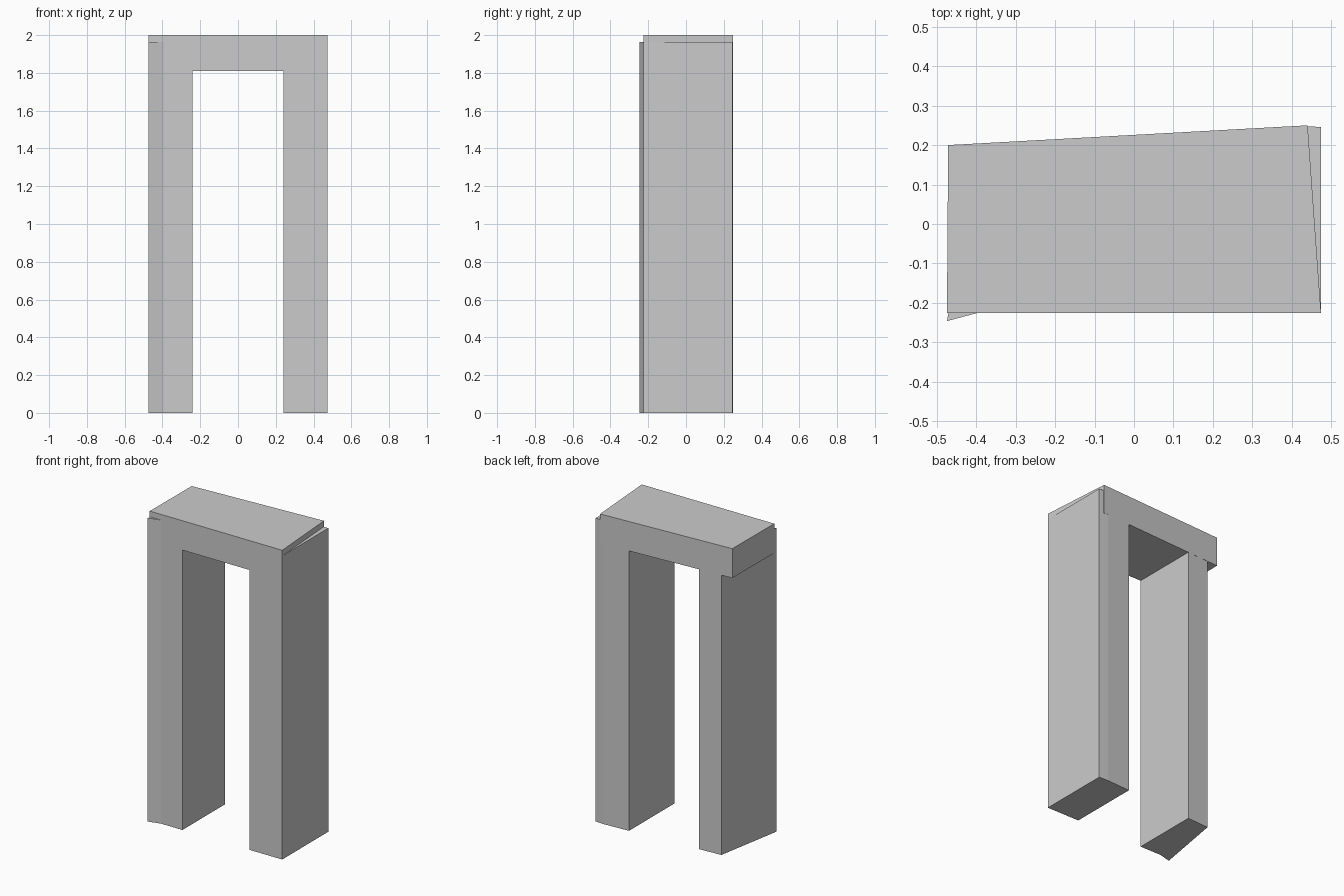
import bpy
import bmesh

cube = bpy.data.objects.get("Cube")
if cube:
    bpy.data.objects.remove(cube, do_unlink=True)

# Single plain stone colour
GREY = (0.6, 0.6, 0.6, 1.0)
stone = bpy.data.materials.new("stone_grey")
stone.use_nodes = True
stone.diffuse_color = GREY
shader = next(n for n in stone.node_tree.nodes if n.type == "BSDF_PRINCIPLED")
shader.inputs["Base Color"].default_value = GREY


def prism(name, outline, bottom, top):
    """Extrude a ground-plan outline between two heights."""
    bm = bmesh.new()
    base = bm.faces.new([bm.verts.new((x, y, bottom)) for x, y in outline])
    extruded = bmesh.ops.extrude_face_region(bm, geom=[base])["geom"]
    raised = [g for g in extruded if isinstance(g, bmesh.types.BMVert)]
    bmesh.ops.translate(bm, verts=raised, vec=(0, 0, top - bottom))
    bmesh.ops.recalc_face_normals(bm, faces=bm.faces)
    mesh = bpy.data.meshes.new(name)
    bm.to_mesh(mesh)
    bm.free()
    mesh.materials.append(stone)
    obj = bpy.data.objects.new(name, mesh)
    bpy.context.collection.objects.link(obj)
    return obj


FRONT, OUTER, INNER = -0.225, 0.474, 0.24
LEG_TOP, LINTEL_BOTTOM, TOP = 1.963, 1.81, 2.0

# Lintel with a skewed back and a slanted left end
prism("lintel",
      [(-OUTER, FRONT), (OUTER, FRONT), (0.44, 0.25), (-0.471, 0.2)],
      LINTEL_BOTTOM, TOP)

# Left leg, slightly proud of the lintel's slanted end
prism("left_leg",
      [(INNER, FRONT), (OUTER, FRONT), (OUTER, 0.246),
       (0.41, 0.248), (INNER, 0.239)],
      0, LEG_TOP)

# Right leg, with a flared front corner and a slanted outer side
prism("right_leg",
      [(-OUTER, -0.246), (-0.395, FRONT), (-INNER, FRONT),
       (-INNER, 0.212), (-0.395, 0.203)],
      0, LEG_TOP)
